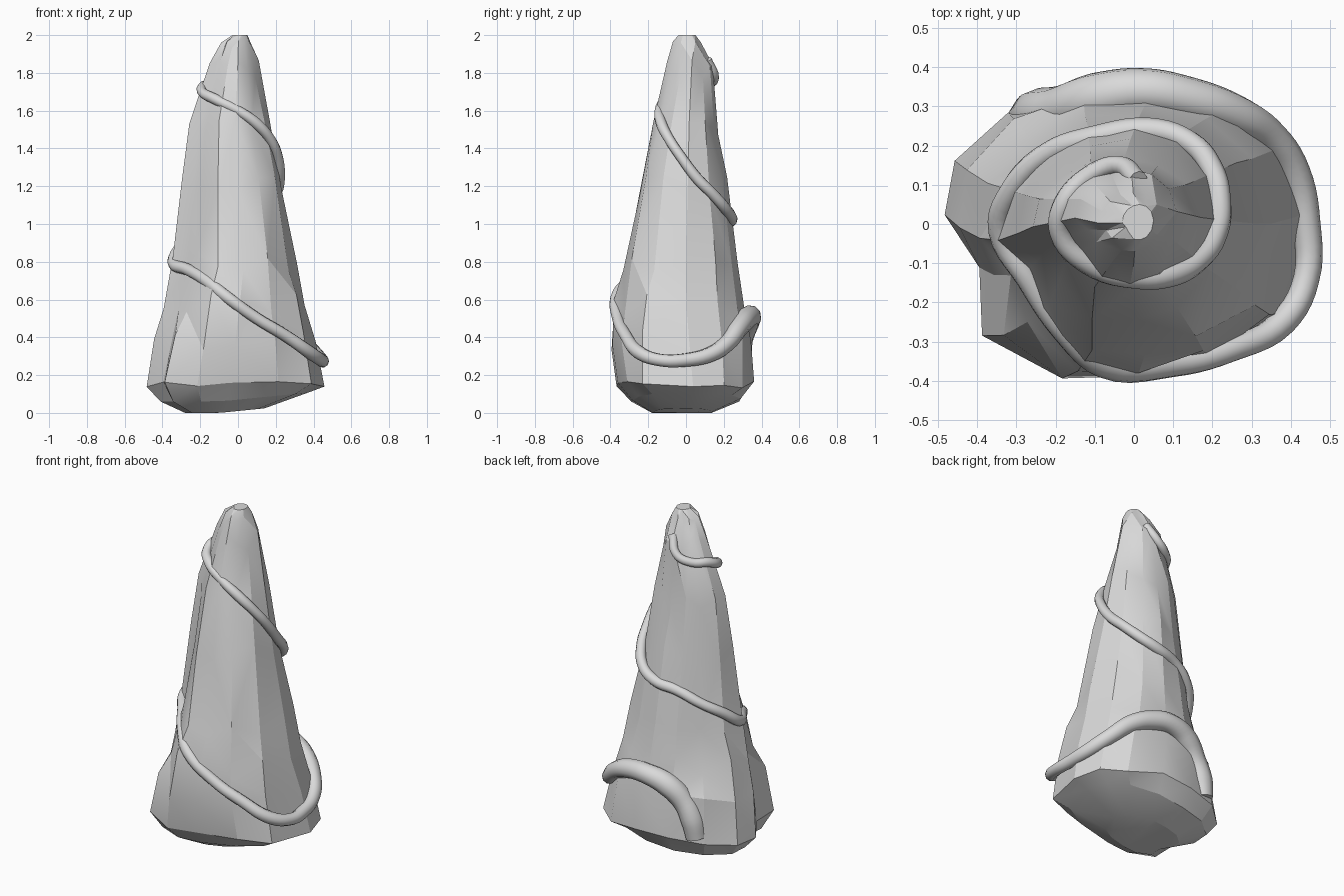
import bpy, bmesh, random
from mathutils import Vector

random.seed(4)
default_cube = bpy.data.objects.get("Cube")
if default_cube:
    bpy.data.objects.remove(default_cube, do_unlink=True)

# One plain grey for the whole model
grey = bpy.data.materials.new("stone_grey")
grey.use_nodes = True
colour = (0.7, 0.7, 0.7, 1)
grey.diffuse_color = colour
grey.node_tree.nodes["Principled BSDF"].inputs["Base Color"].default_value = colour


def smooth_step(value, low, high):
    t = min(max((value - low) / (high - low), 0), 1)
    return t * t * (3 - 2 * t)


def shade(obj, angle):
    bpy.ops.object.select_all(action="DESELECT")
    obj.select_set(True)
    bpy.context.view_layer.objects.active = obj
    bpy.ops.object.shade_smooth_by_angle(angle=angle)


# Cross-sections of the spire in percent of their bounding box:
# a wide foot with a notch at the front corner, and a rounder shaft
FOOT = [(100, 12), (90, 58), (64, 84), (21, 100), (-25, 97), (-68, 81), (-98, 47),
        (-100, 8), (-82, -29), (-83, -79), (-45, -100), (-8, -97), (47, -86), (83, -62)]
SHAFT = [(100, 10), (85, 60), (50, 90), (10, 100), (-30, 92), (-65, 72), (-92, 38),
         (-100, -4), (-77, -28), (-60, -56), (-27, -97), (15, -100), (55, -85), (88, -45)]

# Height and side limits of each ring, in hundredths: z, x low, x high, y low, y high
RINGS = [(0, -28, 14, -18, 14), (6, -41, 37, -29, 29), (15, -48, 47, -37, 36),
         (38, -45, 42, -40, 35), (58, -40, 36, -38, 31), (80, -35, 31, -34, 28),
         (120, -30, 23, -25, 22), (150, -26, 17, -17, 17), (182, -15, 11, -10, 14),
         (195, -9, 7, -7, 8), (200, -3, 5, -4, 5)]


def build_spire():
    bm = bmesh.new()
    loops = []
    for z, x0, x1, y0, y1 in RINGS:
        blend = smooth_step(z, 8, 85)
        loop = []
        for foot, shaft in zip(FOOT, SHAFT):
            u, v = Vector(foot).lerp(Vector(shaft), blend) / 100
            x = ((x0 + x1) + u * (x1 - x0)) / 200
            y = ((y0 + y1) + v * (y1 - y0)) / 200
            height = z / 100
            # uneven ring heights chip the facets; the underside rises to one side
            if 10 < z < 200:
                height += random.uniform(-1, 1) * (0.05 if 30 < z < 190 else 0.02)
                chip = random.uniform(0.97, 1.01)
                x, y = x * chip, y * chip
            elif z < 10:
                height += max(0, x + 0.1) * 0.1
            loop.append(bm.verts.new((x, y, height)))
        loops.append(loop)
    count = len(FOOT)
    for lower, upper in zip(loops, loops[1:]):
        for i in range(count):
            j = (i + 1) % count
            bm.faces.new((lower[i], lower[j], upper[j], upper[i]))
    bm.faces.new(list(reversed(loops[0])))
    bm.faces.new(loops[-1])
    bmesh.ops.triangulate(bm, faces=bm.faces[:], quad_method="SHORT_EDGE")
    bmesh.ops.recalc_face_normals(bm, faces=bm.faces[:])
    mesh = bpy.data.meshes.new("rock_spire")
    bm.to_mesh(mesh)
    bm.free()
    obj = bpy.data.objects.new("rock_spire", mesh)
    bpy.context.collection.objects.link(obj)
    mesh.materials.append(grey)
    shade(obj, 0.35)


# Centre line of the winding vine from tip to foot, in hundredths
VINE = [(1, 11, 187), (-4, 15, 178), (-12, 12, 174), (-18, 5, 173), (-19, -2, 170),
        (-12, -10, 166), (0, -14, 160), (10, -13, 153), (17, -9, 145), (21, -3, 136),
        (22, 6, 124), (20, 14, 116), (14, 21, 108), (4, 24, 103), (-10, 22, 100),
        (-22, 18, 94), (-31, 9, 87), (-34, -2, 79), (-27, -14, 76), (-18, -27, 71),
        (-8, -36, 63), (10, -36, 50), (25, -32, 41), (38, -25, 32), (44, -14, 28),
        (44, 0, 28), (41, 13, 31), (35, 22, 37), (26, 28, 45), (14, 32, 50),
        (2, 34, 51), (-10, 32, 47), (-19, 29, 38), (-24, 28, 28), (-26, 27, 18)]


def build_vine():
    curve = bpy.data.curves.new("spiral_vine", "CURVE")
    curve.dimensions = "3D"
    curve.resolution_u = 5
    curve.bevel_depth = 1
    curve.bevel_resolution = 3
    curve.use_fill_caps = True
    spline = curve.splines.new("BEZIER")
    spline.bezier_points.add(len(VINE) - 1)
    for i, (point, position) in enumerate(zip(spline.bezier_points, VINE)):
        t = i / (len(VINE) - 1)
        point.co = Vector(position) / 100
        point.handle_left_type = point.handle_right_type = "AUTO"
        # the vine thickens towards its root
        swell = 0.025 + 0.013 * t + 0.026 * smooth_step(t, 0.72, 0.92)
        point.radius = swell * random.uniform(0.93, 1.07)
    obj = bpy.data.objects.new("spiral_vine", curve)
    bpy.context.collection.objects.link(obj)
    curve.materials.append(grey)
    bpy.ops.object.select_all(action="DESELECT")
    obj.select_set(True)
    bpy.context.view_layer.objects.active = obj
    bpy.ops.object.convert(target="MESH")
    shade(bpy.context.view_layer.objects.active, 0.9)


build_spire()
build_vine()
